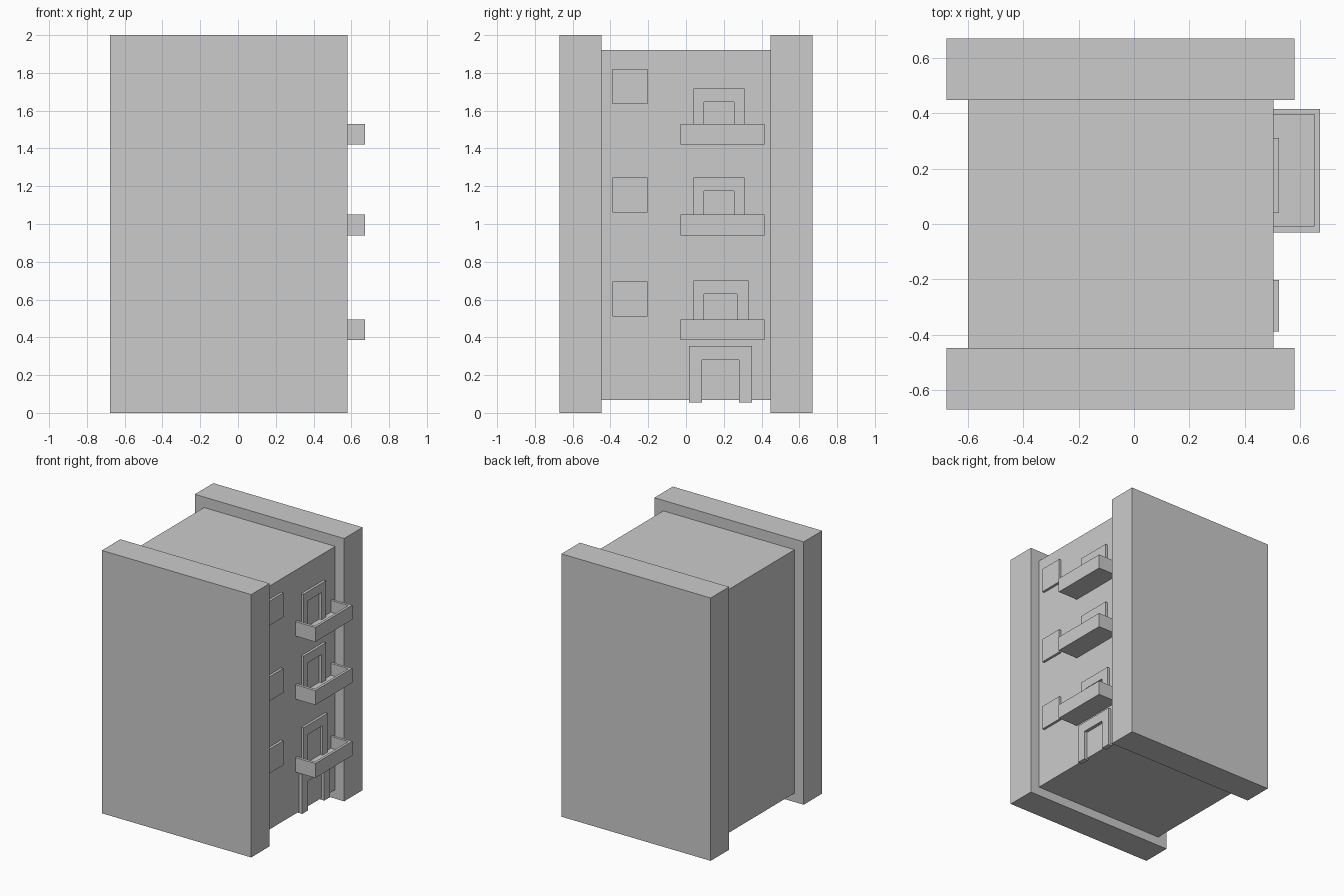
import bpy
import bmesh

if "Cube" in bpy.data.objects:
    bpy.data.objects.remove(bpy.data.objects["Cube"])

FACE = 0.505  # x of the facade plane


def mesh_object(name, bm):
    bmesh.ops.recalc_face_normals(bm, faces=bm.faces)
    mesh = bpy.data.meshes.new(name)
    bm.to_mesh(mesh)
    bm.free()
    obj = bpy.data.objects.new(name, mesh)
    bpy.context.collection.objects.link(obj)
    return obj


def box(name, x, y, z):
    bm = bmesh.new()
    bmesh.ops.create_cube(bm, size=1)
    for v in bm.verts:
        for i, (lo, hi) in enumerate((x, y, z)):
            v.co[i] = lo if v.co[i] < 0 else hi
    return mesh_object(name, bm)


def prism(name, outline, axis, start, end):
    """Extrude a closed 2D outline along x (outline y,z) or z (outline x,y)."""
    bm = bmesh.new()
    if axis == 'X':
        pts, move = [(start, a, b) for a, b in outline], (end - start, 0, 0)
    else:
        pts, move = [(a, b, start) for a, b in outline], (0, 0, end - start)
    face = bm.faces.new([bm.verts.new(p) for p in pts])
    out = bmesh.ops.extrude_face_region(bm, geom=[face])
    verts = [g for g in out['geom'] if isinstance(g, bmesh.types.BMVert)]
    bmesh.ops.translate(bm, verts=verts, vec=move)
    return mesh_object(name, bm)


def u_outline(a0, a1, b0, b1, c0, c1, top):
    """Arch shape: outer sides a0-a1, height b0-b1, opening c0-c1 up to top."""
    return [(a0, b0), (a0, b1), (a1, b1), (a1, b0),
            (c1, b0), (c1, top), (c0, top), (c0, b0)]


# Main block and the two thick party walls
box("building_core", (-0.60, FACE), (-0.45, 0.45), (0.068, 1.92))
box("side_wall_front", (-0.677, 0.58), (-0.67, -0.448), (0, 2))
box("side_wall_back", (-0.677, 0.58), (0.448, 0.67), (0, 2))

# Storeys: window bottom, balcony bottom, door top, door outer and opening sides
storeys = [
    (0.51, 0.385, 0.70, (0.04, 0.33), (0.095, 0.27)),
    (1.06, 0.94, 1.245, (0.04, 0.31), (0.095, 0.255)),
    (1.635, 1.42, 1.717, (0.04, 0.31), (0.095, 0.255)),
]
for n, (win, bal, top, outer, gap) in enumerate(storeys, 1):
    box(f"window_{n}", (FACE - 0.01, 0.524), (-0.388, -0.203), (win, win + 0.185))
    box(f"balcony_floor_{n}", (FACE - 0.01, 0.672), (-0.03, 0.415), (bal, bal + 0.02))
    # Parapet runs round three sides, open towards the door
    parapet = [(FACE - 0.01, -0.03), (0.672, -0.03), (0.672, 0.415), (FACE - 0.01, 0.415),
               (FACE - 0.01, 0.395), (0.653, 0.395), (0.653, -0.008), (FACE - 0.01, -0.008)]
    prism(f"balcony_parapet_{n}", parapet, 'Z', bal + 0.02, bal + 0.11)
    prism(f"balcony_door_frame_{n}", u_outline(*outer, bal + 0.01, top, *gap, top - 0.07),
          'X', FACE - 0.01, 0.524)

# Street entrance
prism("entrance_frame", u_outline(0.015, 0.35, 0.056, 0.355, 0.085, 0.28, 0.28),
      'X', FACE - 0.01, 0.53)
